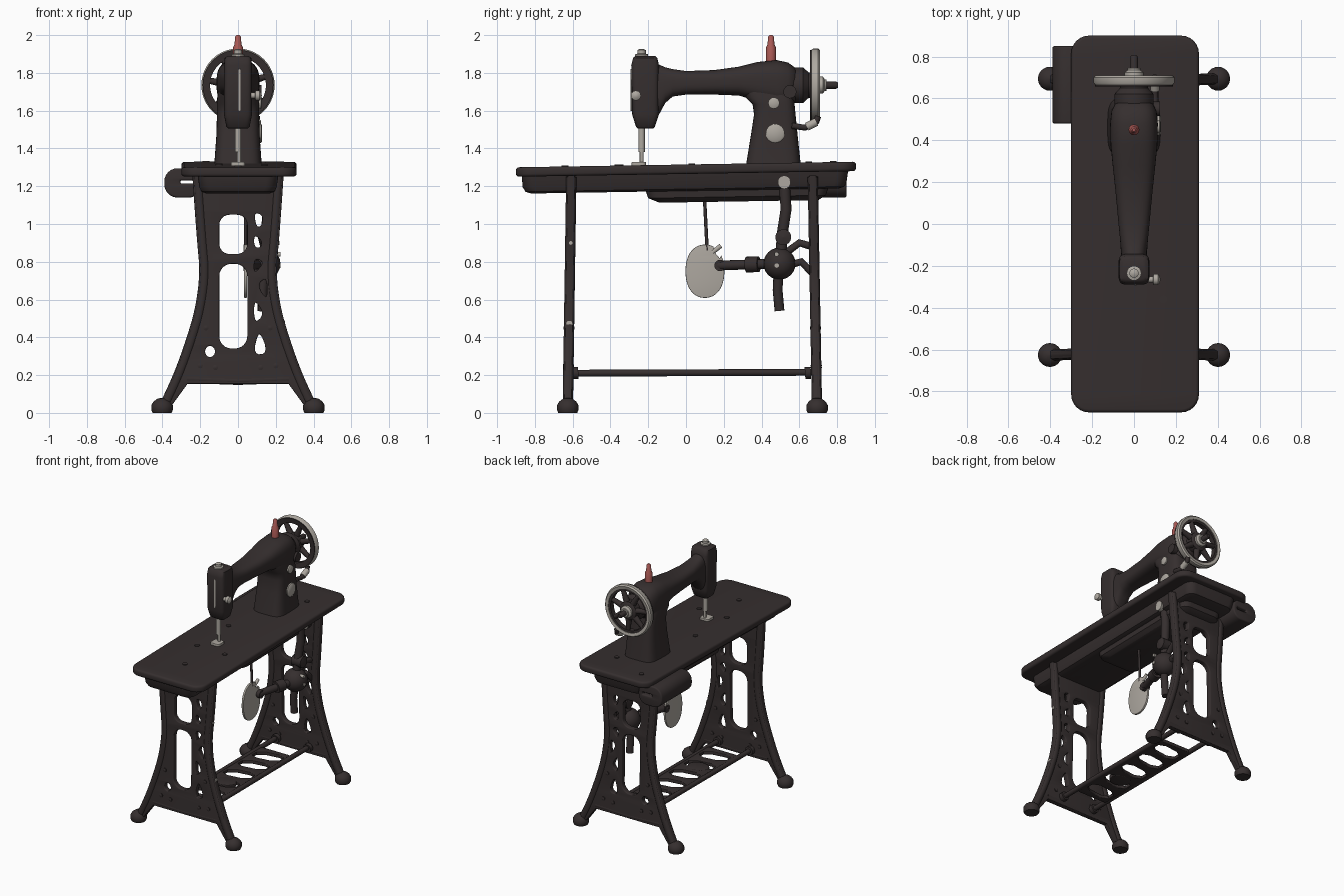
import bpy, bmesh, math
from mathutils import Vector, Matrix

if "Cube" in bpy.data.objects:
    bpy.data.objects.remove(bpy.data.objects["Cube"])

def material(name, col):
    m = bpy.data.materials.new(name)
    m.diffuse_color = (*col, 1)
    m.use_nodes = True
    m.node_tree.nodes["Principled BSDF"].inputs["Base Color"].default_value = m.diffuse_color
    return m

DARK = material("dark iron", (0.036, 0.028, 0.028))
STEEL = material("pale steel", (0.42, 0.39, 0.35))
RED = material("red thread", (0.40, 0.10, 0.09))

def finish(name, bm, mat, angle=38):
    bmesh.ops.remove_doubles(bm, verts=bm.verts, dist=1e-5)
    bmesh.ops.recalc_face_normals(bm, faces=bm.faces)
    me = bpy.data.meshes.new(name)
    bm.to_mesh(me)
    bm.free()
    me.materials.append(mat)
    me.polygons.foreach_set("use_smooth", [True] * len(me.polygons))
    me.set_sharp_from_angle(angle=math.radians(angle))
    ob = bpy.data.objects.new(name, me)
    bpy.context.collection.objects.link(ob)
    return ob

def loft(name, rings, mat, loop=False, angle=38):
    bm = bmesh.new()
    vs = [[bm.verts.new(p) for p in r] for r in rings]
    n = len(vs[0])
    pairs = list(zip(vs, vs[1:])) + ([(vs[-1], vs[0])] if loop else [])
    for a, b in pairs:
        for i in range(n):
            j = (i + 1) % n
            bm.faces.new((a[i], a[j], b[j], b[i]))
    if not loop:
        bm.faces.new(vs[0])
        bm.faces.new(vs[-1])
    return finish(name, bm, mat, angle)

def lathe(name, origin, axis, profile, mat, n=24, loop=False):
    """profile = (radius, distance along axis) pairs"""
    q = Vector((0, 0, 1)).rotation_difference(Vector(axis))
    o = Vector(origin)
    rings = [[o + q @ Vector((r * math.cos(t), r * math.sin(t), h))
              for t in (2 * math.pi * i / n for i in range(n))]
             for r, h in ((max(r, 0.0005), h) for r, h in profile)]
    return loft(name, rings, mat, loop)

def rod(name, p0, p1, r, mat, r2=None, n=16):
    d = Vector(p1) - Vector(p0)
    return lathe(name, p0, d.normalized(), [(r, 0), (r2 or r, d.length)], mat, n)

def oval(cu, cv, hu, hv, e, n=40):
    """superellipse: e=2 is an ellipse, larger is boxier"""
    f = lambda c: math.copysign(abs(c) ** (2 / e), c)
    return [(cu + hu * f(math.cos(t)), cv + hv * f(math.sin(t)))
            for t in (2 * math.pi * (i + .5) / n for i in range(n))]

def rrect(x0, y0, x1, y1, r, n=6):
    pts = []
    for k, (cx, cy) in enumerate(((x1 - r, y1 - r), (x0 + r, y1 - r), (x0 + r, y0 + r), (x1 - r, y0 + r))):
        for i in range(n + 1):
            t = math.pi / 2 * (k + i / n)
            pts.append((cx + r * math.cos(t), cy + r * math.sin(t)))
    return pts

def chaikin(pts, closed=True, times=2):
    for _ in range(times):
        out = []
        for i in range(len(pts) if closed else len(pts) - 1):
            a, b = Vector(pts[i]), Vector(pts[(i + 1) % len(pts)])
            out += [a * .75 + b * .25, a * .25 + b * .75]
        pts = out if closed else [Vector(pts[0])] + out + [Vector(pts[-1])]
    return pts

def curve_mesh(name, cu, mat, fn=None):
    tmp = bpy.data.objects.new("tmp", cu)
    bpy.context.collection.objects.link(tmp)
    dg = bpy.context.evaluated_depsgraph_get()
    me = bpy.data.meshes.new_from_object(tmp.evaluated_get(dg))
    bm = bmesh.new()
    bm.from_mesh(me)
    bpy.data.objects.remove(tmp)
    bpy.data.meshes.remove(me)
    for f in bm.faces:
        f.material_index = 0
    if fn:
        for v in bm.verts:
            v.co = fn(*v.co)
    return finish(name, bm, mat)

def plate(name, loops, half, bevel, mat, fn):
    """flat plate with holes; later loops cut holes"""
    cu = bpy.data.curves.new(name, 'CURVE')
    cu.dimensions, cu.fill_mode = '2D', 'BOTH'
    cu.extrude, cu.bevel_depth, cu.bevel_resolution = half - bevel, bevel, 2
    for pts in loops:
        s = cu.splines.new('POLY')
        s.points.add(len(pts) - 1)
        for p, q in zip(s.points, pts):
            p.co = (q[0], q[1], 0, 1)
        s.use_cyclic_u = True
    return curve_mesh(name, cu, mat, fn)

def tube(name, pts, r, mat):
    cu = bpy.data.curves.new(name, 'CURVE')
    cu.dimensions, cu.bevel_depth, cu.bevel_resolution = '3D', r, 4
    cu.use_fill_caps = True
    s = cu.splines.new('POLY')
    s.points.add(len(pts) - 1)
    for p, q in zip(s.points, pts):
        p.co = (*q, 1)
    return curve_mesh(name, cu, mat)

# table top, slightly higher at the back, with apron and belly pan
tilt = lambda y: 0.0165 * y
plate("table_top", [rrect(-.285, -.885, .295, .885, .07)], .025, .015, DARK,
      lambda x, y, z: (x, y, z + 1.29 + tilt(y)))
def pan(name, levels):
    loft(name, [[(x, y, z + tilt(y)) for x, y in rrect(-w, a, w, b, .06)] for z, w, a, b in levels], DARK)
pan("table_apron", [(1.28, .215, -.87, .86), (1.21, .205, -.865, .85), (1.185, .195, -.85, .84), (1.175, .17, -.82, .81)])
pan("belly_pan", [(1.2, .17, -.22, .76), (1.14, .165, -.2, .74), (1.115, .14, -.14, .7)])
for x, y in ((-.1, .03), (.14, -.36), (0, -.64), (-.1, -.35), (-.17, .78), (.13, .65)):
    rod("table_bolt", (x, y, 1.3 + tilt(y)), (x, y, 1.32 + tilt(y)), .018, DARK)

# looped holder on the left edge
plate("side_holder", [rrect(-.38, 1.15, -.2, 1.285, .06), rrect(-.315, 1.205, -.215, 1.24, .015)], .185, .01, DARK,
      lambda x, z, d: (x, .665 + d, z))

# cast leg frames: pierced panel, rounded rims and feet
edge = [(.235, 1.25), (.225, 1.1), (.21, .9), (.195, .74), (.22, .55), (.27, .38), (.335, .2), (.405, .05)]
inner = [(.35, .05), (.27, .16)]
side = [tuple(p) for p in chaikin(edge, False)]
outline = side + inner + [(-x, z) for x, z in inner[::-1]] + [(-x, z) for x, z in side[::-1]]
holes = [rrect(-.105, .835, .055, 1.055, .06), rrect(-.105, .335, .055, .795, .07), oval(-.148, .325, .032, .036, 2, 20)]
holes += [chaikin(t) for t in (
    [(.08, 1.07), (.14, 1.05), (.13, .98), (.09, .98)], [(.08, .95), (.13, .92), (.13, .87), (.08, .87)],
    [(.08, .83), (.15, .8), (.08, .72)], [(.16, .73), (.16, .58), (.09, .68)],
    [(.08, .62), (.15, .52), (.08, .46)], [(.11, .46), (.17, .31), (.07, .3)])]
for label, y0, lean in (("front", -.608, -.018), ("rear", .672, .022)):
    yy = lambda z: y0 + lean * (1.2 - z) / 1.2
    plate(label + "_leg_panel", [outline] + holes, .02, .006, DARK, lambda x, z, d: (x, yy(z) + d, z))
    tube(label + "_panel_lower_rim", [(x, yy(.17), z) for x, z in ((-.27, .18), (0, .17), (.27, .18))], .022, DARK)
    for s in (-1, 1):
        tube(label + "_leg_rim", [(s * (x - .022), yy(z), z) for x, z in side], .028, DARK)
        lathe(label + "_foot", (s * .402, yy(0), 0), (0, 0, 1),
              [(0, 0), (.05, 0), (.057, .015), (.057, .04), (.045, .06), (.025, .075), (0, .08)], DARK)
        for x, z in ((.2, .25), (.12, .24), (.17, .45)):
            lathe(label + "_panel_boss", (s * x, yy(z) - .03, z), (0, 1, 0), [(0, 0), (.014, .004), (.014, .056), (0, .06)], DARK, 12)
for y, z in ((-.617, .47), (-.61, .9)):
    rod("leg_bolt", (.19, y, z), (.25 if z < .6 else .22, y, z), .018 if z < .6 else .01, STEEL)

# treadle with rungs, foot plate and rails
lift = lambda x, y, d: (x, y, .21 + d)
plate("treadle", [rrect(-.13, -.45, .14, .45, .03)] +
      [chaikin([(-.105, y), (.115, y + .03), (.115, y + .15), (-.105, y + .12)], times=1)
       for y in (-.43, -.25, -.07, .11, .28)], .013, .005, DARK, lift)
plate("treadle_foot_plate", [oval(0, -.15, .075, .06, 2)], .014, .005, DARK, lift)
for x in (-.13, .14):
    rod("treadle_rail", (x, -.61, .21), (x, .68, .215), .018, DARK)
    for y in (-.585, .645):
        rod("rail_collar", (x, y - .015, .21), (x, y + .015, .212), .032, DARK)

# thin steel paddle with hanging rod
paddle = oval(.1, .75, .1, .138, 2.2)
paddle = [(y, z - (.03 if y > .15 and z > .84 else 0)) for y, z in paddle] 
plate("steel_paddle", [paddle], .008, .003, STEEL, lambda y, z, d: (.04 + d, y, z))
rod("paddle_tab", (.04, .14, .85), (.04, .185, .885), .012, STEEL)
rod("paddle_hanger", (.04, .112, .86), (.04, .098, 1.14), .009, DARK)

# drive arm, hub and lever
rod("drive_shaft", (.05, .17, .78), (.14, .46, .79), .026, DARK)
rod("drive_shaft_collar", (.095, .32, .785), (.112, .385, .787), .042, DARK)
rod("drive_shaft_pin", (.03, .18, .78), (.075, .18, .78), .03, DARK)
hub = [(.085 * math.sin(t), -.085 * math.cos(t)) for t in (math.pi * i / 10 for i in range(11))]
lathe("drive_hub", (.14, .495, .79), (1, 0, 0), hub, DARK)
tube("drive_arm_upper", [(.14, .5, .8), (.15, .51, .95), (.16, .53, 1.08), (.16, .52, 1.22)], .03, DARK)
lathe("drive_arm_joint", (.155, .515, .93), (1, 0, 0), [(0, -.05), (.042, -.04), (.042, .04), (0, .05)], DARK)
tube("drive_lever", [(.14, .49, .75), (.13, .485, .65), (.13, .495, .54)], .026, DARK)
tube("drive_link_high", [(.14, .52, .84), (.15, .6, .9), (.15, .67, .88)], .02, DARK)
tube("drive_link_low", [(.14, .54, .78), (.15, .61, .8), (.15, .67, .74)], .02, DARK)
rod("pivot_cap", (.17, .52, 1.22), (.215, .52, 1.22), .034, STEEL)
for z in (.84, .78):
    rod("hub_screw", (.19, .48, z), (.226, .48, z), .012, STEEL)

# machine body: pedestal, arm and head
loft("pedestal", [[(x, y, z) for x, y in oval(0, (a + b) / 2, w, (b - a) / 2, 4)] for z, a, b, w in (
    (1.3, .315, .61, .128), (1.34, .322, .605, .124), (1.48, .345, .59, .114), (1.58, .36, .58, .112),
    (1.635, .352, .575, .112), (1.67, .315, .572, .11), (1.72, .3, .57, .1))], DARK, angle=50)
loft("arm", [[(x, y, z) for x, z in oval(0, (t + b) / 2, w, (t - b) / 2, 2.8)] for y, t, b, w in (
    (-.2, 1.86, 1.54, .06), (-.145, 1.845, 1.575, .062), (-.11, 1.83, 1.64, .064), (-.07, 1.82, 1.675, .067),
    (0, 1.81, 1.685, .074), (.15, 1.815, 1.685, .088), (.28, 1.833, 1.68, .102), (.38, 1.858, 1.65, .112),
    (.48, 1.868, 1.62, .114), (.54, 1.855, 1.62, .108), (.575, 1.83, 1.64, .09), (.585, 1.81, 1.66, .07))], DARK, angle=60)
loft("head", [[(x, y, z) for x, y in oval(0, (a + b) / 2, w, (b - a) / 2, 5)] for z, a, b, w in (
    (1.505, -.255, -.175, .05), (1.515, -.265, -.165, .062), (1.58, -.285, -.143, .074), (1.84, -.29, -.143, .074),
    (1.88, -.28, -.152, .07), (1.89, -.265, -.165, .055))], DARK, angle=50)
plate("head_seam", [rrect(.004, 1.6, .012, 1.82, .003)], .003, .001, STEEL, lambda x, z, d: (x, -.29 + d, z))
lathe("head_knob", (0, -.235, 1.88), (0, 0, 1), [(.035, 0), (.035, .018), (.022, .022), (.022, .04), (.012, .046), (0, .047)], STEEL)
lathe("tension_knob", (.07, -.265, 1.68), (1, 0, 0), [(.015, 0), (.015, .02), (.026, .022), (.026, .045), (.012, .055), (0, .056)], STEEL)

# needle, presser foot and throat plate
rod("needle_bar", (0, -.235, 1.38), (0, -.235, 1.52), .017, STEEL)
rod("needle", (.005, -.235, 1.3), (.005, -.235, 1.39), .01, STEEL)
plate("presser_foot", [rrect(-.035, -.285, .035, -.215, .015)], .01, .003, STEEL, lambda x, y, d: (x, y, 1.318 + d))

# side covers
lathe("side_cover_large", (.1, .472, 1.48), (1, 0, 0), [(.05, 0), (.05, .022), (.042, .028), (0, .028)], STEEL)
lathe("side_cover_small", (.1, .465, 1.64), (1, 0, 0), [(.03, 0), (.03, .022), (.024, .026), (0, .026)], STEEL)

# spool pin
lathe("thread_spool", (0, .45, 1.85), (0, 0, 1), [(.026, 0), (.026, .085), (.018, .1), (.016, .14), (.008, .15), (0, .15)], RED, 12)

# hand wheel: rim, spokes, hub and shaft
C = (0, 0, 1.735)
def wheel(name, prof, mat, loop=False, n=40):
    lathe(name, C, (0, 1, 0), prof, mat, n, loop)
wheel("wheel_housing", [(.09, .55), (.094, .57), (.094, .62), (.08, .635), (.05, .67)], DARK)
wheel("wheel_rim", [(.165, .666), (.185, .662), (.194, .675), (.194, .7), (.185, .71), (.165, .705)], STEEL, True)
wheel("wheel_inner_ring", [(.148, .662), (.187, .657), (.185, .68), (.17, .7), (.148, .7)], DARK, True)
wheel("wheel_hub", [(.068, .64), (.068, .7), (.055, .71)], DARK)
wheel("wheel_clamp", [(.045, .7), (.045, .725), (.03, .735), (.03, .745)], STEEL)
wheel("wheel_shaft", [(.019, .66), (.019, .795), (.014, .805)], DARK, n=16)
for i in range(7):
    t = 2 * math.pi * i / 7 + .3
    d = Vector((math.cos(t), 0, math.sin(t)))
    o = Vector((0, .682, 1.735))
    rod("wheel_spoke", o + d * .05, o + d * .16, .024, DARK, .015, 10)

# bobbin winder beside the wheel
tube("winder_arm", [(.1, .56, 1.52), (.1, .63, 1.51), (.1, .69, 1.54), (.1, .7, 1.57)], .016, DARK)
rod("winder_tip", (.1, .64, 1.515), (.1, .69, 1.54), .022, STEEL)
rod("winder_bracket", (.09, .55, 1.7), (.125, .55, 1.7), .035, DARK)
